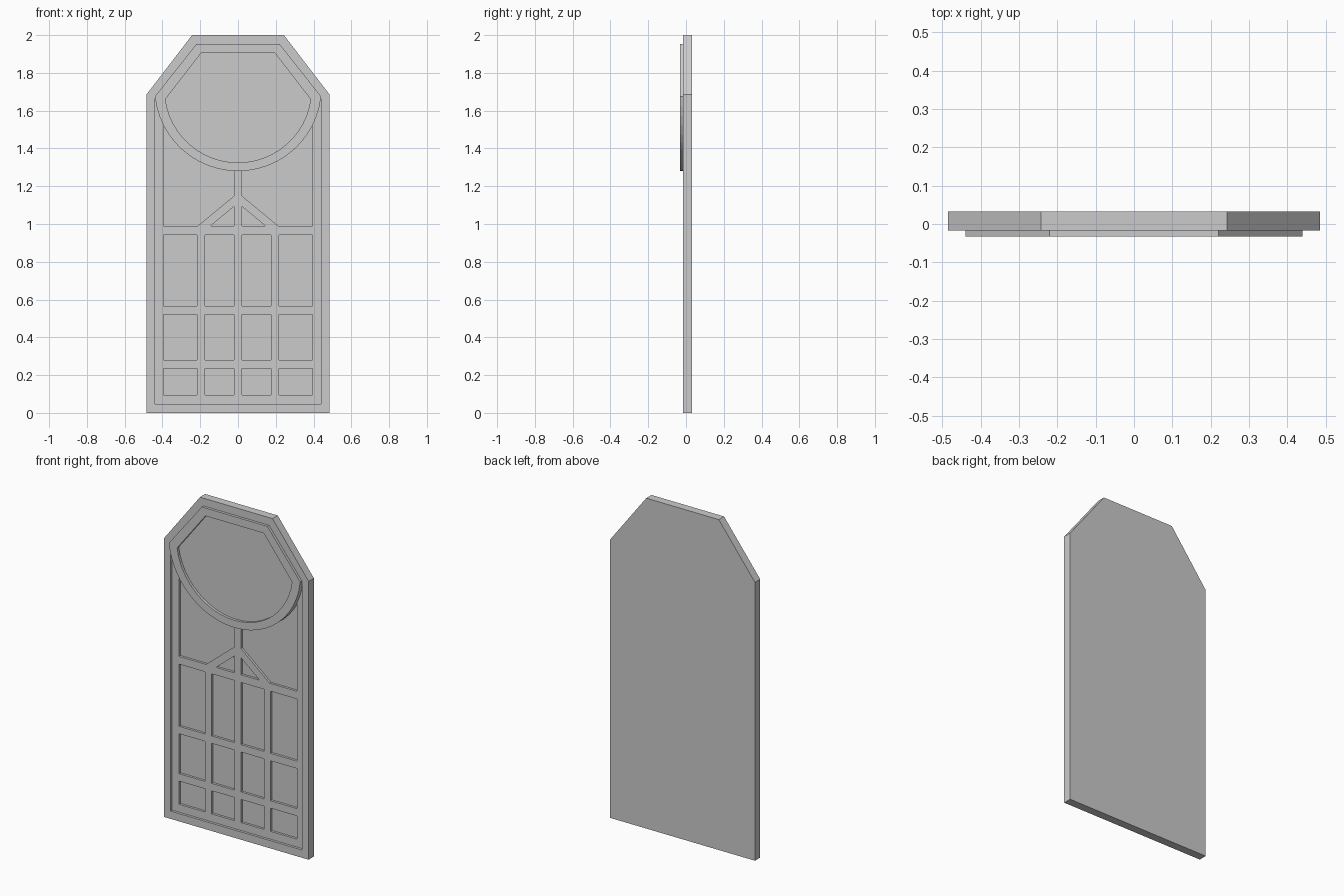
import bpy
import bmesh
import math

if "Cube" in bpy.data.objects:
    bpy.data.objects.remove(bpy.data.objects["Cube"], do_unlink=True)

GREY = (0.6, 0.6, 0.6, 1)
mat = bpy.data.materials.new("plain grey")
mat.use_nodes = True
mat.diffuse_color = GREY
mat.node_tree.nodes["Principled BSDF"].inputs["Base Color"].default_value = GREY

# Depth levels, front to back
RIM, FACE, LATTICE, PANE, BACK = -0.033, -0.017, -0.002, 0.012, 0.033
CUT = -0.1


def prism(name, loop, front, back):
    """Extrude an (x, z) outline along y."""
    bm = bmesh.new()
    face = bm.faces.new([bm.verts.new((x, front, z)) for x, z in loop])
    grown = bmesh.ops.extrude_face_region(bm, geom=[face])["geom"]
    bmesh.ops.translate(bm, vec=(0, back - front, 0),
                        verts=[v for v in grown if isinstance(v, bmesh.types.BMVert)])
    bmesh.ops.recalc_face_normals(bm, faces=bm.faces)
    mesh = bpy.data.meshes.new(name)
    bm.to_mesh(mesh)
    bm.free()
    mesh.materials.append(mat)
    obj = bpy.data.objects.new(name, mesh)
    bpy.context.collection.objects.link(obj)
    return obj


def carve(target, loop, depth):
    """Cut an outline into the front of the target down to a depth."""
    cutter = prism("cutter", loop, CUT, depth)
    cutter.hide_render = True
    mod = target.modifiers.new("carve", "BOOLEAN")
    mod.operation, mod.solver, mod.object = "DIFFERENCE", "EXACT", cutter
    bpy.context.view_layer.objects.active = target
    bpy.ops.object.modifier_apply(modifier=mod.name)
    bpy.data.objects.remove(cutter, do_unlink=True)


def gable(half, bottom, shoulder, top_half, top):
    return [(-half, bottom), (half, bottom), (half, shoulder),
            (top_half, top), (-top_half, top), (-half, shoulder)]


def window(half, shoulder, top_half, top, bottom, steps=24):
    """Angular top joined to a round lower edge."""
    drop = shoulder - bottom
    r = (half ** 2 + drop ** 2) / (2 * drop)
    cz = bottom + r
    a = math.atan2(half, cz - shoulder)
    arc = [(r * math.sin(t), cz - r * math.cos(t))
           for t in (-a + 2 * a * i / steps for i in range(steps + 1))]
    return arc + [(top_half, top), (-top_half, top)]


# Door slab with a sunken field
door = prism("door_slab", gable(0.485, 0, 1.685, 0.243, 2.0), FACE, BACK)
carve(door, gable(0.44, 0.047, 1.675, 0.22, 1.953), LATTICE)

# Panes, mirrored left and right
rows = [(0.095, 0.235), (0.28, 0.522), (0.567, 0.943)]
columns = [(0.022, 0.175), (0.218, 0.395)]
panes = [[(a, lo), (b, lo), (b, hi), (a, hi)] for lo, hi in rows for a, b in columns]
panes.append([(0.022, 0.99), (0.145, 0.99), (0.022, 1.092)])
panes.append([(0.213, 0.99), (0.395, 0.99), (0.395, 1.6), (0.022, 1.6), (0.022, 1.148)])
for pane in panes:
    for side in (1, -1):
        carve(door, [(side * x, z) for x, z in pane], PANE)

# Raised window frame with its sunken pane
frame = prism("window_frame", window(0.44, 1.675, 0.22, 1.953, 1.28), RIM, PANE + 0.01)
carve(frame, window(0.385, 1.66, 0.195, 1.905, 1.325), FACE)
